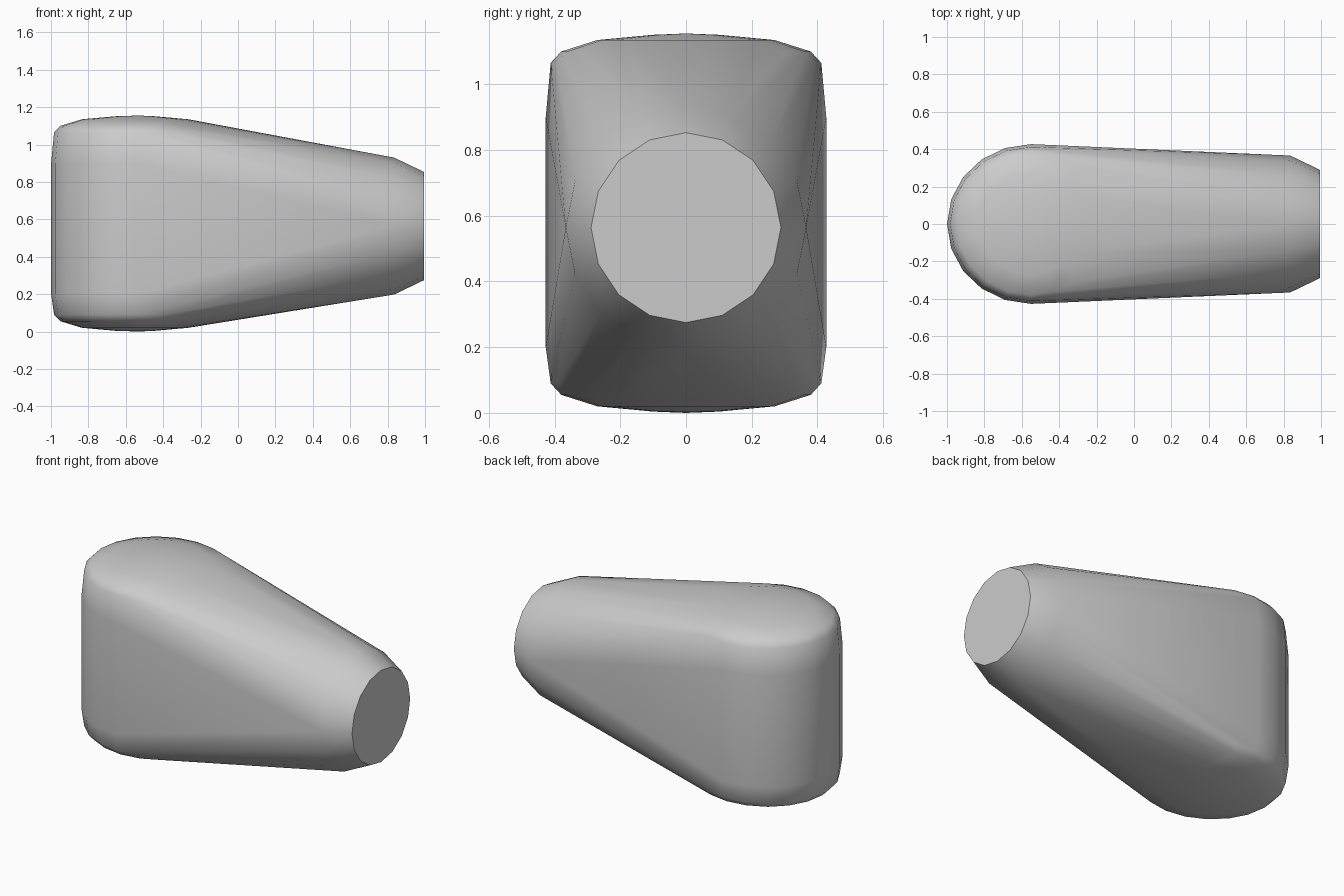
import bpy, bmesh, math

cube = bpy.data.objects.get("Cube")
if cube:
    bpy.data.objects.remove(cube, do_unlink=True)

# Plain grey material
grey = bpy.data.materials.new("grey")
grey.use_nodes = True
colour = (0.6, 0.6, 0.6, 1)
grey.diffuse_color = colour
grey.node_tree.nodes["Principled BSDF"].inputs["Base Color"].default_value = colour

bm = bmesh.new()


def ring(sides, place):
    for i in range(sides):
        a = 2 * math.pi * i / sides
        bm.verts.new(place(math.cos(a), math.sin(a)))


# Upright rounded drum: (radius, height) from the domed base to the domed top
drum = [(0.10, 0.004), (0.27, 0.02), (0.38, 0.055), (0.412, 0.09), (0.427, 0.20),
        (0.427, 0.90), (0.412, 1.065), (0.38, 1.10), (0.27, 1.135), (0.10, 1.151)]
for r, z in drum:
    ring(20, lambda c, s: (-0.55 + 1.052 * r * c, r * s, z))
for z in (0.0, 1.155):
    bm.verts.new((-0.53, 0, z))

# Round nose with a chamfered rim
for r, x in [(0.366, 0.835), (0.289, 0.995)]:
    ring(16, lambda c, s: (x, r * c, 0.564 + r * s))

# Wrap both ends in one tapering skin
hull = bmesh.ops.convex_hull(bm, input=bm.verts[:])
spare = {g for g in hull["geom_interior"] + hull["geom_unused"]
         if isinstance(g, bmesh.types.BMVert)}
bmesh.ops.delete(bm, geom=list(spare), context='VERTS')
bmesh.ops.dissolve_limit(bm, angle_limit=math.radians(0.5),
                         verts=bm.verts[:], edges=bm.edges[:])
bmesh.ops.recalc_face_normals(bm, faces=bm.faces[:])

mesh = bpy.data.meshes.new("tapered_body")
bm.to_mesh(mesh)
bm.free()
mesh.materials.append(grey)
body = bpy.data.objects.new("tapered_body", mesh)
bpy.context.collection.objects.link(body)

# Smooth skin, crisp nose cap
bpy.context.view_layer.objects.active = body
body.select_set(True)
bpy.ops.object.shade_smooth_by_angle(angle=math.radians(40))
